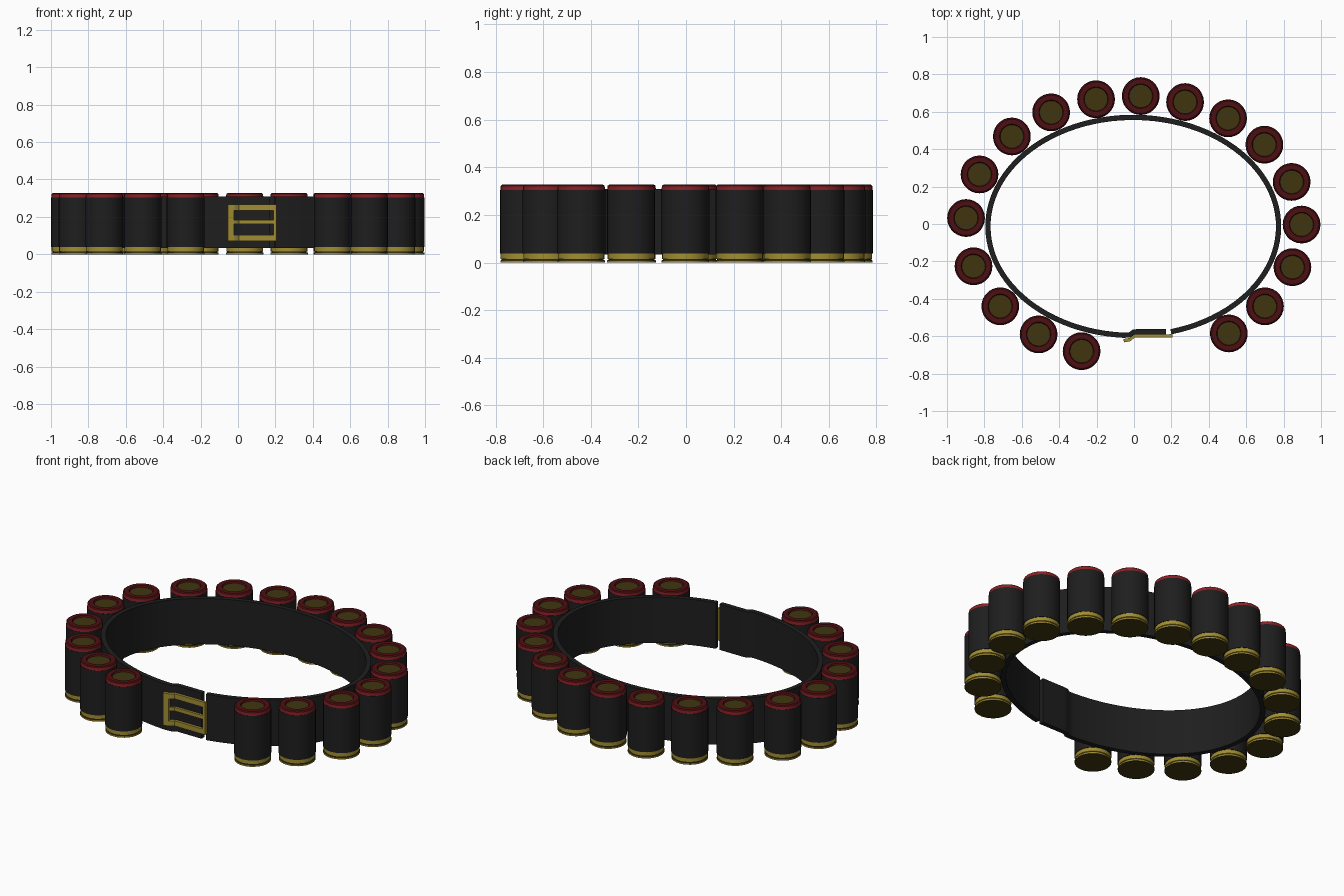
import bpy, bmesh, math
from mathutils import Vector

if "Cube" in bpy.data.objects:
    bpy.data.objects.remove(bpy.data.objects["Cube"])


def material(name, rgb):
    m = bpy.data.materials.new(name)
    m.diffuse_color = (*rgb, 1)
    m.use_nodes = True
    m.node_tree.nodes["Principled BSDF"].inputs["Base Color"].default_value = m.diffuse_color
    return m


BLACK = material("black webbing", (0.013, 0.013, 0.013))
BRASS = material("brass", (0.36, 0.27, 0.032))
RED = material("red plastic", (0.26, 0.014, 0.018))
DARK_BRASS = material("dark brass", (0.05, 0.036, 0.005))
DARK_RED = material("dark red plastic", (0.075, 0.005, 0.006))


def finish(bm, name, mats):
    bmesh.ops.recalc_face_normals(bm, faces=bm.faces[:])
    me = bpy.data.meshes.new(name)
    bm.to_mesh(me)
    bm.free()
    for m in mats:
        me.materials.append(m)
    ob = bpy.data.objects.new(name, me)
    bpy.context.collection.objects.link(ob)
    bpy.ops.object.select_all(action='DESELECT')
    ob.select_set(True)
    bpy.context.view_layer.objects.active = ob
    bpy.ops.object.shade_smooth_by_angle(angle=math.radians(35))
    return ob


def ribbon(name, path, thick, z0, z1, mat):
    """Upright strip of even thickness following an xy path."""
    pts = [Vector(p) for p in path]
    bm = bmesh.new()
    rings = []
    for i, p in enumerate(pts):
        d = (pts[min(i + 1, len(pts) - 1)] - pts[max(i - 1, 0)]).normalized()
        n = Vector((d.y, -d.x)) * thick / 2
        a, b = p + n, p - n
        rings.append([bm.verts.new((q.x, q.y, z))
                      for q, z in ((a, z0), (a, z1), (b, z1), (b, z0))])
    for r, s in zip(rings, rings[1:]):
        for k in range(4):
            bm.faces.new((r[k], r[(k + 1) % 4], s[(k + 1) % 4], s[k]))
    bm.faces.new(rings[0])
    bm.faces.new(rings[-1])
    return finish(bm, name, [mat])


# belt: open ellipse whose left end steps inward and overlaps behind the buckle
path = []
N = 96
for i in range(N + 1):
    t = math.radians(-75 + (266 + 75) * i / N)
    path.append((-0.004 + 0.777 * math.cos(t), -0.013 + 0.583 * math.sin(t)))
path += [(-0.025, -0.594), (0.0, -0.577), (0.02, -0.576), (0.172, -0.576)]
ribbon("belt", path, 0.028, 0.034, 0.308, BLACK)

# buckle: three bent horizontal bars joined by upright end bars
bend = [(-0.055, -0.624), (-0.022, -0.618), (0.002, -0.599), (0.02, -0.598), (0.205, -0.598)]
ribbon("buckle_top_bar", bend, 0.016, 0.234, 0.265, BRASS)
ribbon("buckle_middle_bar", bend, 0.014, 0.161, 0.183, BRASS)
ribbon("buckle_bottom_bar", bend, 0.016, 0.072, 0.103, BRASS)
ribbon("buckle_left_bar", bend[:2], 0.018, 0.072, 0.265, BRASS)
ribbon("buckle_right_bar", [(0.189, -0.598), (0.206, -0.598)], 0.018, 0.072, 0.265, BRASS)

# cartridge profile: radius, height, colour of the band leading up to the point
PROFILE = [(0.100, 0.0, 0), (0.100, 0.009, 0), (0.094, 0.011, 3),
           (0.094, 0.014, 3), (0.098, 0.016, 0), (0.098, 0.038, 0),
           (0.101, 0.038, 1), (0.101, 0.304, 1), (0.0995, 0.304, 1),
           (0.0985, 0.322, 2), (0.092, 0.327, 4), (0.066, 0.327, 4), (0.062, 0.318, 4)]
SIDES = 28


def cartridge(name, x, y):
    bm = bmesh.new()
    rings = [[bm.verts.new((x + r * math.cos(2 * math.pi * k / SIDES),
                            y + r * math.sin(2 * math.pi * k / SIDES), z))
              for k in range(SIDES)] for r, z, _ in PROFILE]
    for i in range(1, len(rings)):
        for k in range(SIDES):
            j = (k + 1) % SIDES
            f = bm.faces.new((rings[i - 1][k], rings[i - 1][j], rings[i][j], rings[i][k]))
            f.material_index = PROFILE[i][2]
    for ring in (rings[0], rings[-1]):      # base and disc in the crimped top
        bm.faces.new(ring).material_index = 3
    finish(bm, name, [BRASS, BLACK, RED, DARK_BRASS, DARK_RED])


# cartridges spaced around the outside of the belt
CENTRES = [(-0.28, -0.68), (-0.51, -0.59), (-0.715, -0.44), (-0.858, -0.226), (-0.898, 0.032),
           (-0.826, 0.265), (-0.653, 0.468), (-0.443, 0.597), (-0.203, 0.667), (0.036, 0.684),
           (0.273, 0.652), (0.503, 0.565), (0.697, 0.424), (0.843, 0.225), (0.896, -0.003),
           (0.847, -0.231), (0.7, -0.44), (0.507, -0.585)]
for n, (x, y) in enumerate(CENTRES):
    cartridge(f"cartridge_{n + 1}", x, y)
